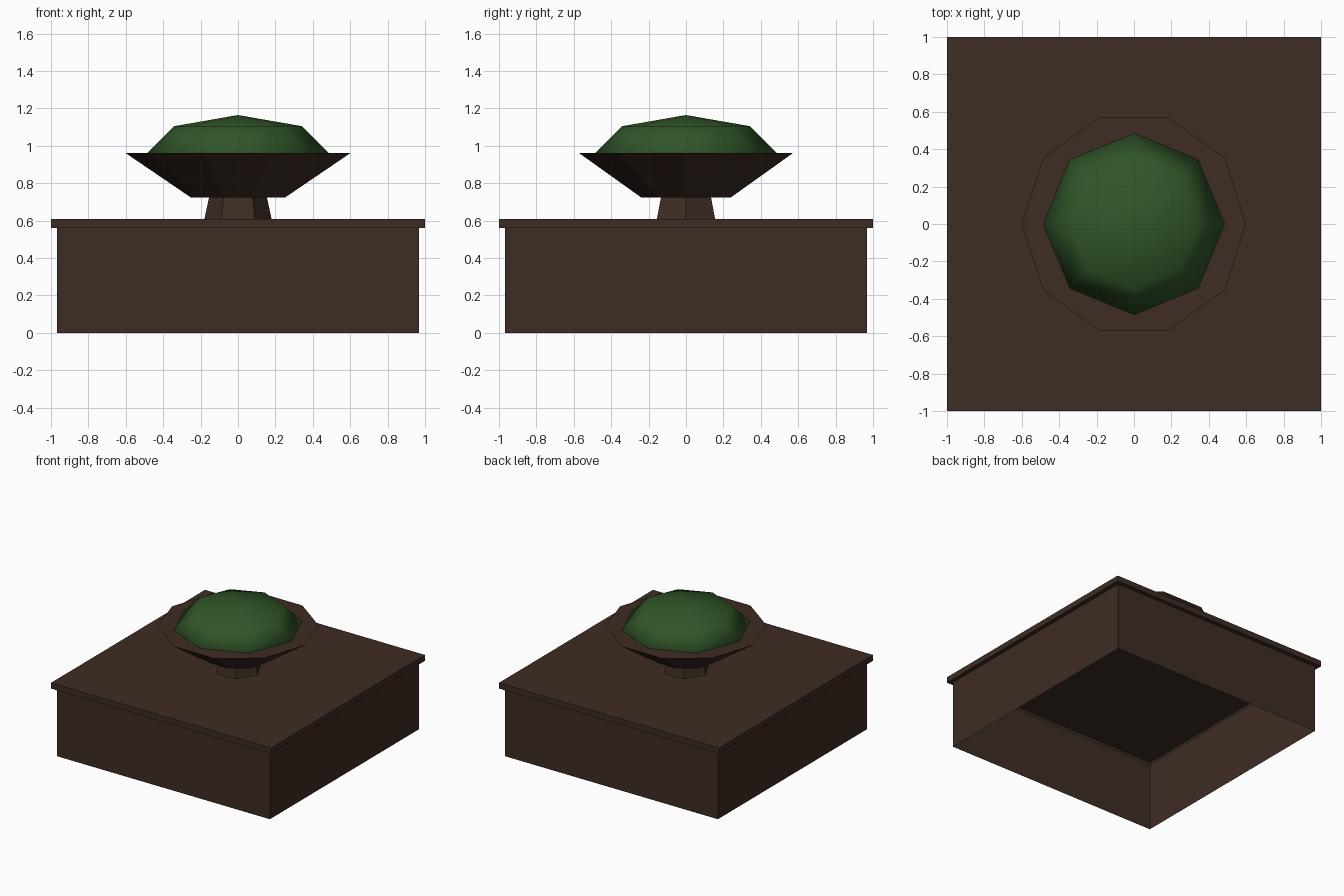
import bpy, bmesh, math

if "Cube" in bpy.data.objects:
    bpy.data.objects.remove(bpy.data.objects["Cube"])


def linear(c):
    c /= 255
    return c / 12.92 if c <= 0.04045 else ((c + 0.055) / 1.055) ** 2.4


def material(name, rgb):
    m = bpy.data.materials.new(name)
    m.diffuse_color = [linear(c) for c in rgb] + [1]
    m.use_nodes = True
    m.node_tree.nodes["Principled BSDF"].inputs["Base Color"].default_value = m.diffuse_color
    return m


brown = material("dark_brown", (62, 44, 35))
green = material("leaf_green", (49, 86, 40))


def finish(name, bm, mat, smooth=False):
    bmesh.ops.recalc_face_normals(bm, faces=bm.faces)
    mesh = bpy.data.meshes.new(name)
    bm.to_mesh(mesh)
    bm.free()
    mesh.materials.append(mat)
    for p in mesh.polygons:
        p.use_smooth = smooth
    ob = bpy.data.objects.new(name, mesh)
    bpy.context.collection.objects.link(ob)
    return ob


def loft(name, sides, profile, mat, turn=0.0, cap_bottom=True):
    """Stack regular polygon rings (radius, z) and cap the ends."""
    bm = bmesh.new()
    rings = [[bm.verts.new((r * math.cos(turn + math.tau * i / sides),
                            r * math.sin(turn + math.tau * i / sides), z))
              for i in range(sides)] for r, z in profile]
    for a, b in zip(rings, rings[1:]):
        for i in range(sides):
            j = (i + 1) % sides
            bm.faces.new((a[i], a[j], b[j], b[i]))
    bm.faces.new(rings[-1])
    if cap_bottom:
        bm.faces.new(rings[0][::-1])
    return finish(name, bm, mat)


# Square plinth, open underneath, with an overhanging lid
q = math.sqrt(2)
loft("plinth", 4, [(0.967 * q, 0), (0.967 * q, 0.56), (q, 0.56), (q, 0.607)],
     brown, math.pi / 4, cap_bottom=False)

# Six-sided foot and ten-sided bowl
loft("bowl_foot", 6, [(0.18, 0.607), (0.155, 0.722)], brown)
loft("bowl", 10, [(0.25, 0.722), (0.6, 0.96)], brown)

# Rounded shrub: flattened coarse sphere half sunk in the bowl
bm = bmesh.new()
bmesh.ops.create_uvsphere(bm, u_segments=8, v_segments=4, radius=1)
bmesh.ops.scale(bm, vec=(0.485, 0.485, 0.204), verts=bm.verts)
bmesh.ops.translate(bm, vec=(0, 0, 0.96), verts=bm.verts)
finish("shrub", bm, green, smooth=True)
